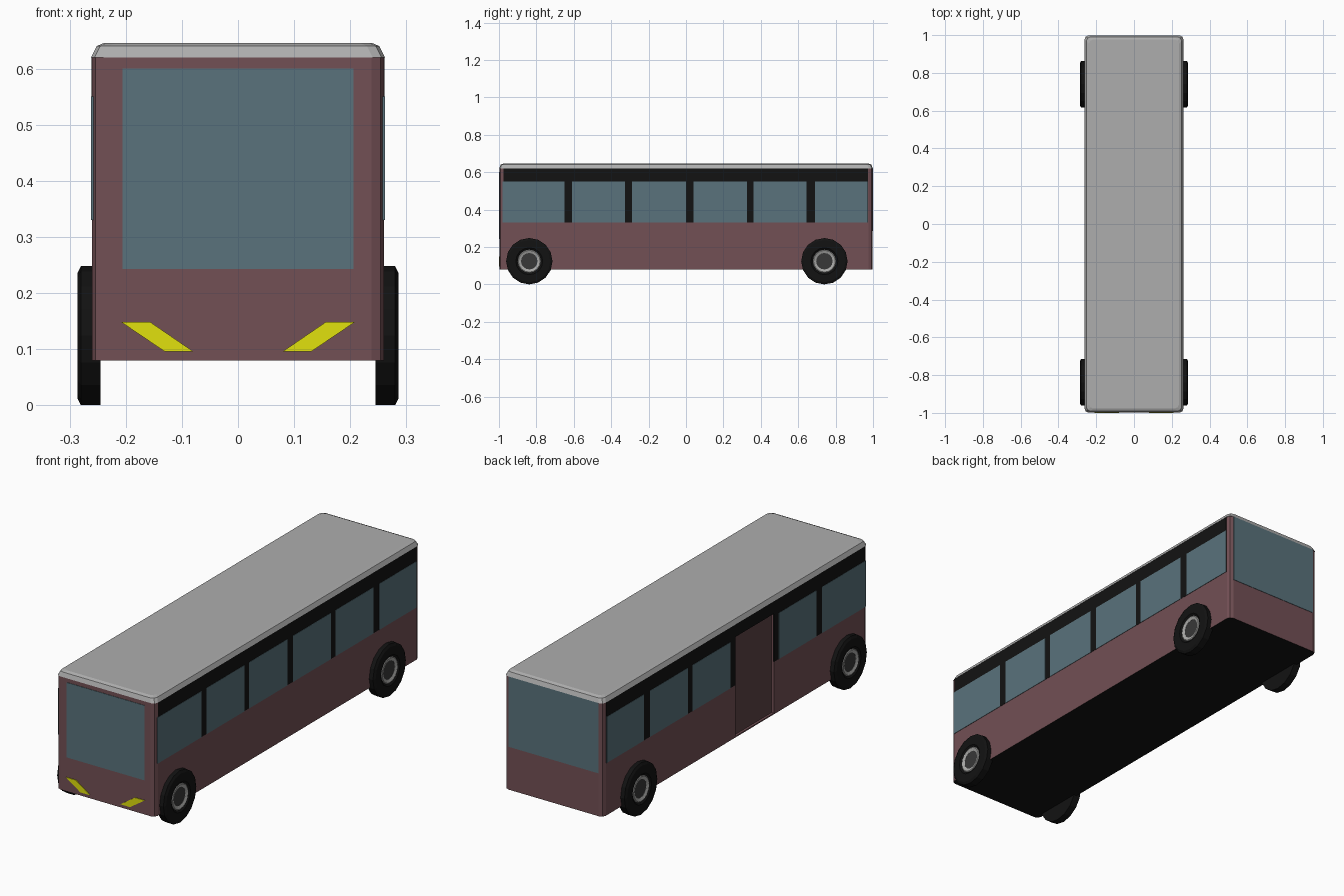
import bpy, bmesh, math

if "Cube" in bpy.data.objects:
    bpy.data.objects.remove(bpy.data.objects["Cube"])


def material(name, rgb):
    m = bpy.data.materials.new(name)
    m.diffuse_color = (*rgb, 1)
    m.use_nodes = True
    m.node_tree.nodes["Principled BSDF"].inputs["Base Color"].default_value = m.diffuse_color
    return m


PAINT = material("paint", (0.17, 0.08, 0.09))
DOOR = material("door_paint", (0.11, 0.055, 0.06))
GLASS = material("glass", (0.10, 0.17, 0.20))
BLACK = material("black", (0.006, 0.006, 0.006))
ROOF = material("roof_grey", (0.42, 0.42, 0.42))
RIM = material("rim_grey", (0.40, 0.40, 0.39))
HUB = material("hub_grey", (0.04, 0.04, 0.04))
LAMP = material("lamp_yellow", (0.75, 0.75, 0.004))


def finish(name, bm, *mats):
    bmesh.ops.recalc_face_normals(bm, faces=bm.faces)
    me = bpy.data.meshes.new(name)
    bm.to_mesh(me)
    bm.free()
    for m in mats:
        me.materials.append(m)
    ob = bpy.data.objects.new(name, me)
    bpy.context.collection.objects.link(ob)
    return ob


def loft(name, rings, *mats, cap_start=True, cap_end=True):
    """Skin a list of matching point loops; the start cap takes the last material."""
    bm = bmesh.new()
    loops = [[bm.verts.new(p) for p in r] for r in rings]
    n = len(loops[0])
    for a, b in zip(loops, loops[1:]):
        for i in range(n):
            j = (i + 1) % n
            bm.faces.new((a[i], a[j], b[j], b[i]))
    if cap_start:
        f = bm.faces.new(loops[0][::-1])
        f.material_index = max(0, len(mats) - 1)
    if cap_end:
        bm.faces.new(loops[-1])
    return finish(name, bm, *mats)


def box(name, x, y, z, *mats):
    ring = lambda h: [(x[0], y[0], h), (x[1], y[0], h), (x[1], y[1], h), (x[0], y[1], h)]
    return loft(name, [ring(z[0]), ring(z[1])], *mats)


def rounded(hx, hy, z, r=0.022, seg=2):
    """Rectangle outline with rounded corners."""
    pts = []
    for k, (sx, sy) in enumerate(((1, 1), (-1, 1), (-1, -1), (1, -1))):
        for i in range(seg + 1):
            a = math.pi / 2 * (k + i / seg)
            pts.append((sx * (hx - r) + r * math.cos(a), sy * (hy - r) + r * math.sin(a), z))
    return pts


HX, HY = 0.26, 0.997
DOOR_Y, DOOR_TOP = (-0.29, 0.0), 0.56

# Body shell with black underside, and the recess for the door
body = loft("body", [rounded(HX, HY, 0.08), rounded(HX, HY, 0.62)], PAINT, BLACK)
cutter = box("door_cutter", (-0.30, -0.247), DOOR_Y, (0.086, DOOR_TOP), PAINT)
cutter.hide_render = True
cutter.hide_set(True)
cut = body.modifiers.new("door_recess", "BOOLEAN")
cut.operation = "DIFFERENCE"
cut.object = cutter
box("door", (-0.249, -0.245), DOOR_Y, (0.086, DOOR_TOP), DOOR)

# Roof with bevelled rim
loft("roof", [rounded(HX + 0.002, HY + 0.002, 0.62), rounded(0.252, HY - 0.006, 0.64),
              rounded(0.238, HY - 0.02, 0.646)], ROOF)

# Side window bands and panes
WINDOWS = [(-0.98, -0.65), (-0.61, -0.325), (-0.29, 0.0),
           (0.04, 0.325), (0.36, 0.645), (0.69, 0.97)]


def side(s, out):
    return tuple(sorted((s * 0.256, s * (HX + out))))


box("right_window_band", side(1, 0.001), (-0.975, 0.972), (0.33, 0.62), BLACK)
box("left_window_band_front", side(-1, 0.001), (-0.975, DOOR_Y[0]), (0.33, 0.62), BLACK)
box("left_window_band_rear", side(-1, 0.001), (DOOR_Y[1], 0.972), (0.33, 0.62), BLACK)
box("left_band_over_door", side(-1, 0.001), DOOR_Y, (DOOR_TOP, 0.62), BLACK)
for s, label in ((1, "right"), (-1, "left")):
    for i, span in enumerate(WINDOWS):
        if s < 0 and i == 2:  # the door takes this bay
            continue
        box(f"{label}_window_{i + 1}", side(s, 0.002), span, (0.33, 0.55), GLASS)

# Windscreen and rear window
box("windscreen", (-0.206, 0.206), (-HY - 0.002, -HY + 0.004), (0.243, 0.60), GLASS)
box("rear_window", (-0.237, 0.237), (HY - 0.004, HY + 0.002), (0.285, 0.62), GLASS)

# Slanted headlights
LAMP_SHAPE = [(0.08, 0.096), (0.131, 0.096), (0.208, 0.148), (0.156, 0.148)]
for s, label in ((1, "right"), (-1, "left")):
    loft(f"{label}_headlight",
         [[(s * x, y, z) for x, z in LAMP_SHAPE] for y in (-HY - 0.003, -HY + 0.004)], LAMP)

# Wheels: tyre, rim ring and hub turned from (x, radius) profiles
R = 0.124
TYRE = [(0.245, R), (0.280, R), (0.286, 0.112), (0.286, 0.072), (0.279, 0.062), (0.268, 0.062)]
RIM_RING = [(0.270, 0.062), (0.281, 0.062), (0.283, 0.058), (0.278, 0.044), (0.270, 0.044)]
HUB_CAP = [(0.268, 0.045), (0.277, 0.045)]


def turned(name, profile, s, y, mat):
    rings = [[(s * x, y + r * math.sin(2 * math.pi * k / 16), R + r * math.cos(2 * math.pi * k / 16))
              for k in range(16)] for x, r in profile]
    cap = name.endswith("rim") is False
    loft(name, rings, mat, cap_start=cap, cap_end=cap)


for y, end in ((-0.838, "front"), (0.74, "rear")):
    for s, label in ((1, "right"), (-1, "left")):
        n = f"{end}_{label}"
        turned(n + "_tyre", TYRE, s, y, BLACK)
        turned(n + "_rim", RIM_RING, s, y, RIM)
        turned(n + "_hub", HUB_CAP, s, y, HUB)
